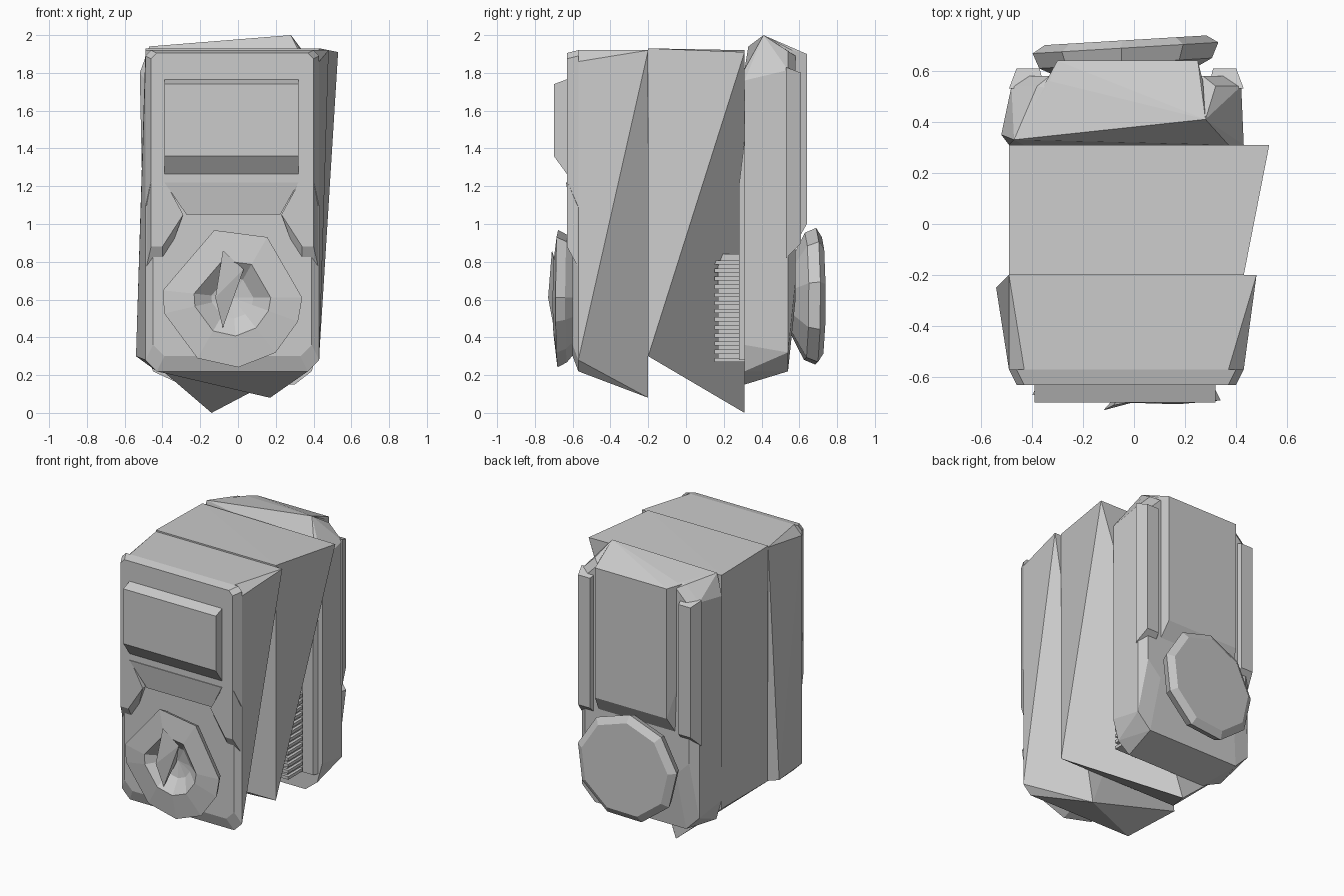
import bpy, bmesh
from math import cos, sin, radians
from mathutils import Vector

cube = bpy.data.objects.get("Cube")
if cube:
    bpy.data.objects.remove(cube, do_unlink=True)

GREY = (0.6, 0.6, 0.6, 1)
mat = bpy.data.materials.new("plain grey")
mat.use_nodes = True
mat.diffuse_color = GREY
mat.node_tree.nodes["Principled BSDF"].inputs["Base Color"].default_value = GREY

# Shared limits of the three-slab body
LEFT, RIGHT, MIDDLE = 0.43, -0.49, -0.03
TOP, BASE = 1.92, 0.22
FRONT, BACK = -0.63, 0.6
FRONT_SEAM, BACK_SEAM = -0.2, 0.31
DIAL_HEIGHT, DIAL_RADIUS = 0.61, 0.37


def finish(bm, name):
    bmesh.ops.recalc_face_normals(bm, faces=bm.faces[:])
    mesh = bpy.data.meshes.new(name)
    bm.to_mesh(mesh)
    bm.free()
    mesh.materials.append(mat)
    obj = bpy.data.objects.new(name, mesh)
    bpy.context.collection.objects.link(obj)


def hull(name, points):
    """Faceted solid wrapped around a few corner points."""
    bm = bmesh.new()
    for point in points:
        bm.verts.new(point)
    result = bmesh.ops.convex_hull(bm, input=bm.verts[:])
    spare = {item for item in result["geom_interior"] + result["geom_unused"]
             if isinstance(item, bmesh.types.BMVert)}
    bmesh.ops.delete(bm, geom=list(spare), context="VERTS")
    finish(bm, name)


def panel(y, right, left, bottom, top, clip=0.0):
    """Corner points of an upright rectangle with clipped corners."""
    points = []
    for x, inward in ((right, clip), (left, -clip)):
        for z, upward in ((bottom, clip), (top, -clip)):
            points += [(x + inward, y, z), (x, y, z + upward)]
    return points


def body_panel(y, inset, clip, bottom=BASE):
    """Panel that follows the body outline, drawn in by an inset."""
    return panel(y, RIGHT + inset, LEFT - inset, bottom, TOP - inset / 2, clip)


def dial(name, angles, rings, tip_y, tilt):
    """Loft a polygon through (y, scale) rings, closed at a tip."""
    bm = bmesh.new()
    loops = []
    for y, scale in rings:
        loop = []
        for angle in angles:
            across = DIAL_RADIUS * scale * cos(radians(angle))
            up = DIAL_RADIUS * scale * sin(radians(angle))
            loop.append(bm.verts.new((MIDDLE + across, y + tilt * across, DIAL_HEIGHT + up)))
        loops.append(loop)
    tip = bm.verts.new((MIDDLE, tip_y, DIAL_HEIGHT))
    bm.faces.new(loops[0])
    for side in range(len(angles)):
        before = side - 1
        for near, far in zip(loops, loops[1:]):
            bm.faces.new((near[before], near[side], far[side], far[before]))
        bm.faces.new((loops[-1][before], loops[-1][side], tip))
    finish(bm, name)


# Front slab, with its pointed lower back edge
front_tail = [(RIGHT, FRONT_SEAM, TOP), (LEFT + 0.05, FRONT_SEAM, TOP),
              (0.17, FRONT_SEAM, 0.08), (RIGHT - 0.05, FRONT_SEAM - 0.05, 0.3)]
hull("front_slab", body_panel(FRONT + 0.06, 0, 0.06)
     + body_panel(FRONT + 0.03, 0.04, 0.06, bottom=0.3) + front_tail)

# Raised upper face, and side rims that widen into shoulders over the dial
hull("front_upper_face", body_panel(FRONT + 0.06, 0, 0.03, bottom=1.06)
     + body_panel(FRONT, 0.03, 0.03, bottom=1.2))
for side, outer, inward in (("left", LEFT, -1), ("right", RIGHT, 1)):
    inner = outer + 0.09 * inward
    edge = outer + 0.03 * inward
    shoulder = outer + 0.2 * inward
    hull("front_rim_" + side,
         panel(FRONT + 0.07, outer, inner, 0.75, 1.2)
         + panel(FRONT, edge, inner, 0.88, 1.25)
         + [(shoulder, FRONT + 0.07, 1.05), (shoulder, FRONT, 1.05)])

# Screen block, with a sloping ledge beneath it
SCREEN_RIGHT, SCREEN_LEFT = MIDDLE - 0.36, MIDDLE + 0.35
hull("screen", panel(FRONT - 0.07, SCREEN_RIGHT, SCREEN_LEFT, 1.36, 1.74)
     + panel(FRONT + 0.01, SCREEN_RIGHT, SCREEN_LEFT, 1.25, 1.77))
ledge = []
for x in (SCREEN_RIGHT, SCREEN_LEFT):
    foot = x * 0.7
    ledge += [(x, FRONT - 0.005, 1.22), (foot, FRONT + 0.02, 1.05),
              (x, FRONT + 0.06, 1.22), (foot, FRONT + 0.06, 1.05)]
hull("screen_ledge", ledge)

# Front dial: a faceted ring with a hollow centre and a blade across it
dial("front_dial", (105, 60, 0, -20, -52, -85, -120, -167, -186),
     [(FRONT + 0.07, 0.7), (FRONT, 0.93), (FRONT - 0.05, 1),
      (FRONT - 0.07, 0.55), (FRONT, 0.3)], FRONT + 0.02, -0.03)
centre = Vector((MIDDLE, FRONT, DIAL_HEIGHT))
hull("front_dial_blade", [centre, centre + Vector((-0.09, -0.1, 0)),
                          centre + Vector((-0.05, -0.08, 0.25)),
                          centre + Vector((0.06, -0.06, 0.15)),
                          centre + Vector((-0.05, -0.07, -0.16))])

# Middle slab, tapering to a low point on its back edge
hull("middle_slab", panel(FRONT_SEAM, RIGHT, LEFT, 0.3, TOP + 0.01)
     + [(RIGHT, BACK_SEAM, TOP), (LEFT + 0.1, BACK_SEAM, TOP - 0.01),
        (RIGHT, BACK_SEAM, 0.3), (-0.14, BACK_SEAM, 0)])

# Ribbed grille in the gap behind the middle slab
GRILLE_FRONT, GRILLE_BASE, RIB_STEP = 0.15, 0.27, 0.043
hull("grille_core", [point for y in (GRILLE_FRONT + 0.02, BACK_SEAM)
                     for point in panel(y, 0, 0.26, GRILLE_BASE, 0.84)])
for rib in range(13):
    low = GRILLE_BASE + rib * RIB_STEP
    hull("grille_rib", [point for y in (GRILLE_FRONT, BACK_SEAM)
                        for point in panel(y, 0, 0.28, low, low + RIB_STEP / 2)])

# Back slab with a peaked top corner and a narrow lip in the gap
ridge = [(0.28, BACK_SEAM + 0.1, 2), (RIGHT + 0.02, BACK_SEAM + 0.02, TOP + 0.02)]
hull("back_slab", panel(BACK_SEAM, RIGHT, LEFT, 0.3, TOP - 0.1, 0.06)
     + [(RIGHT + 0.04, BACK_SEAM, BASE), (LEFT - 0.04, BACK_SEAM, BASE),
        (-0.3, BACK_SEAM, 0.15), (0.3, BACK_SEAM, 0.15),
        (RIGHT - 0.03, BACK_SEAM + 0.04, 1.8)]
     + body_panel(BACK - 0.06, 0.01, 0.1)
     + body_panel(BACK - 0.02, 0.06, 0.1, bottom=0.6) + ridge)
hull("back_slab_lip", panel(BACK_SEAM - 0.03, 0.3, LEFT - 0.05, 0.28, 1.2)
     + panel(BACK_SEAM + 0.01, 0.3, LEFT - 0.03, 0.28, 1.53))

# Back corner columns beside a raised back panel that runs up to the ridge
for side, outer, inward in (("left", LEFT, -1), ("right", RIGHT, 1)):
    inner = outer + 0.14 * inward
    hull("back_column_" + side,
         panel(BACK - 0.07, outer, inner, 0.82, TOP - 0.09)
         + panel(BACK + 0.01, outer + 0.03 * inward, inner - 0.02 * inward, 0.9, TOP - 0.12))
hull("back_panel", panel(BACK - 0.04, MIDDLE - 0.3, MIDDLE + 0.3, 0.86, TOP)
     + panel(BACK + 0.04, MIDDLE - 0.27, MIDDLE + 0.28, 1, TOP - 0.02) + ridge)

# Back dial: a solid shallow disc, slightly tilted
dial("back_dial", range(13, 373, 40),
     [(BACK - 0.06, 0.45), (BACK + 0.03, 0.93), (BACK + 0.09, 1),
      (BACK + 0.12, 0.87)], BACK + 0.12, 0.06)
